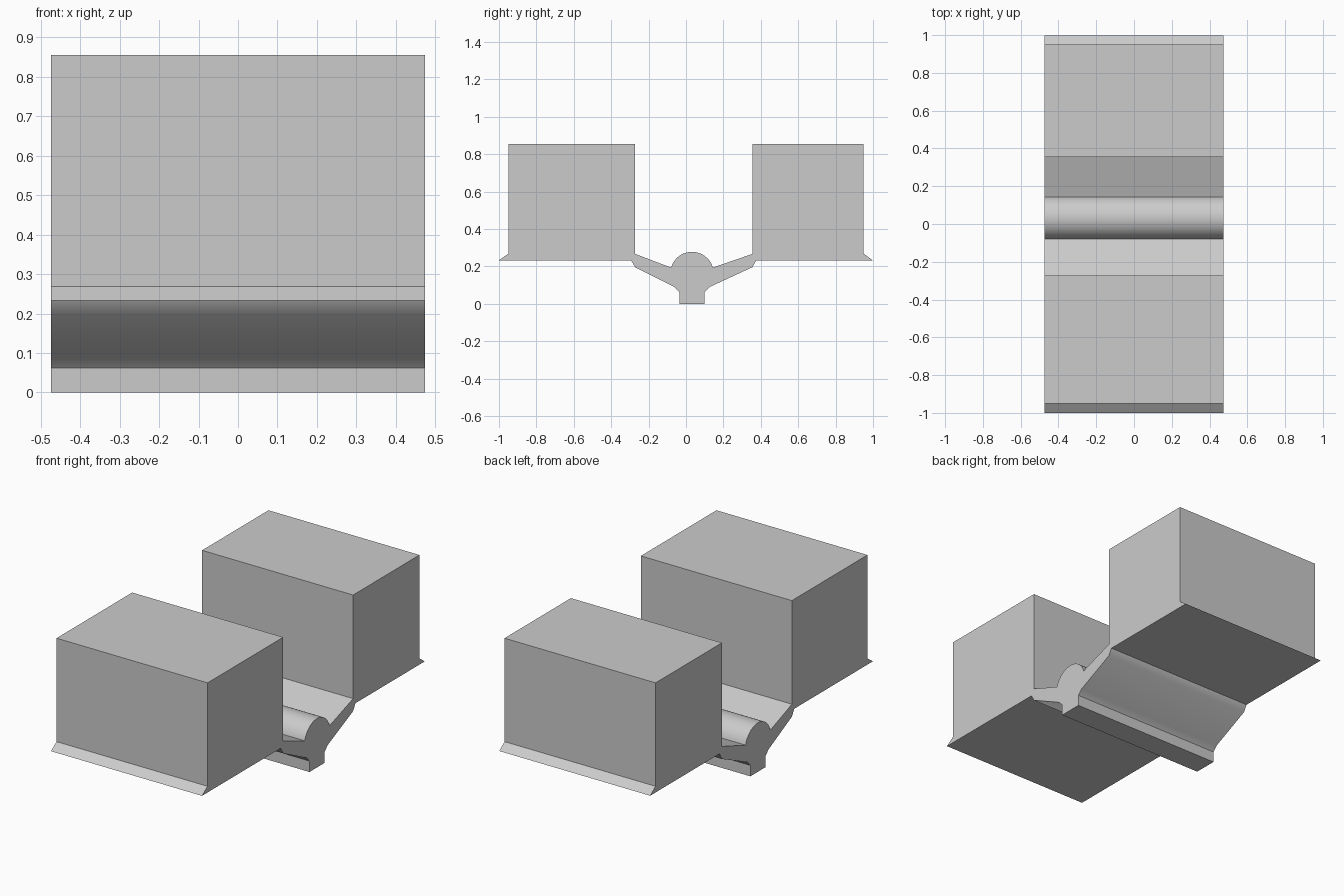
import bpy
import math

if "Cube" in bpy.data.objects:
    bpy.data.objects.remove(bpy.data.objects["Cube"])

HALF = 0.474      # half length of every part along x
MID = 0.032       # centre line of the rail in y


def extrude_profile(name, pts, smooth=False):
    """Extrude a closed (y, z) outline along x, centred on x = 0."""
    n = len(pts)
    verts = [(x, y, z) for x in (-HALF, HALF) for y, z in pts]
    faces = [tuple(reversed(range(n))), tuple(range(n, 2 * n))]
    faces += [(i, (i + 1) % n, n + (i + 1) % n, n + i) for i in range(n)]
    mesh = bpy.data.meshes.new(name)
    mesh.from_pydata(verts, [], faces)
    mesh.update()
    obj = bpy.data.objects.new(name, mesh)
    bpy.context.collection.objects.link(obj)
    if smooth:
        bpy.ops.object.select_all(action='DESELECT')
        bpy.context.view_layer.objects.active = obj
        obj.select_set(True)
        bpy.ops.object.shade_smooth_by_angle(angle=math.radians(38.5))
    return obj


# Large side blocks, each with a small flared lip along the outer bottom edge
BOTTOM, LIP, TOP = 0.233, 0.268, 0.855
extrude_profile("back_block", [(0.355, BOTTOM), (0.998, BOTTOM), (0.95, LIP),
                               (0.95, TOP), (0.355, TOP)])
extrude_profile("front_block", [(-0.272, TOP), (-0.95, TOP), (-0.95, LIP),
                                (-1.0, BOTTOM), (-0.272, BOTTOM)])

# Central rail: foot, sloping wings and a rounded ridge on top
lower = [(0.068, 0.0), (0.068, 0.062), (0.094, 0.09)]
right = [(MID + d, z) for d, z in lower] + [(0.355, 0.196), (0.376, BOTTOM), (0.355, 0.267)]
left = [(-0.272, 0.267), (-0.294, BOTTOM), (-0.272, 0.196)]
left += [(MID - d, z) for d, z in reversed(lower)]
R, CZ, SEG = 0.116, 0.162, 24
a0 = math.radians(16)
ridge = []
for i in range(SEG + 1):
    a = a0 + (math.pi - 2 * a0) * i / SEG
    ridge.append((MID + R * math.cos(a), CZ + R * math.sin(a)))
extrude_profile("centre_rail", right + ridge + left, smooth=True)
